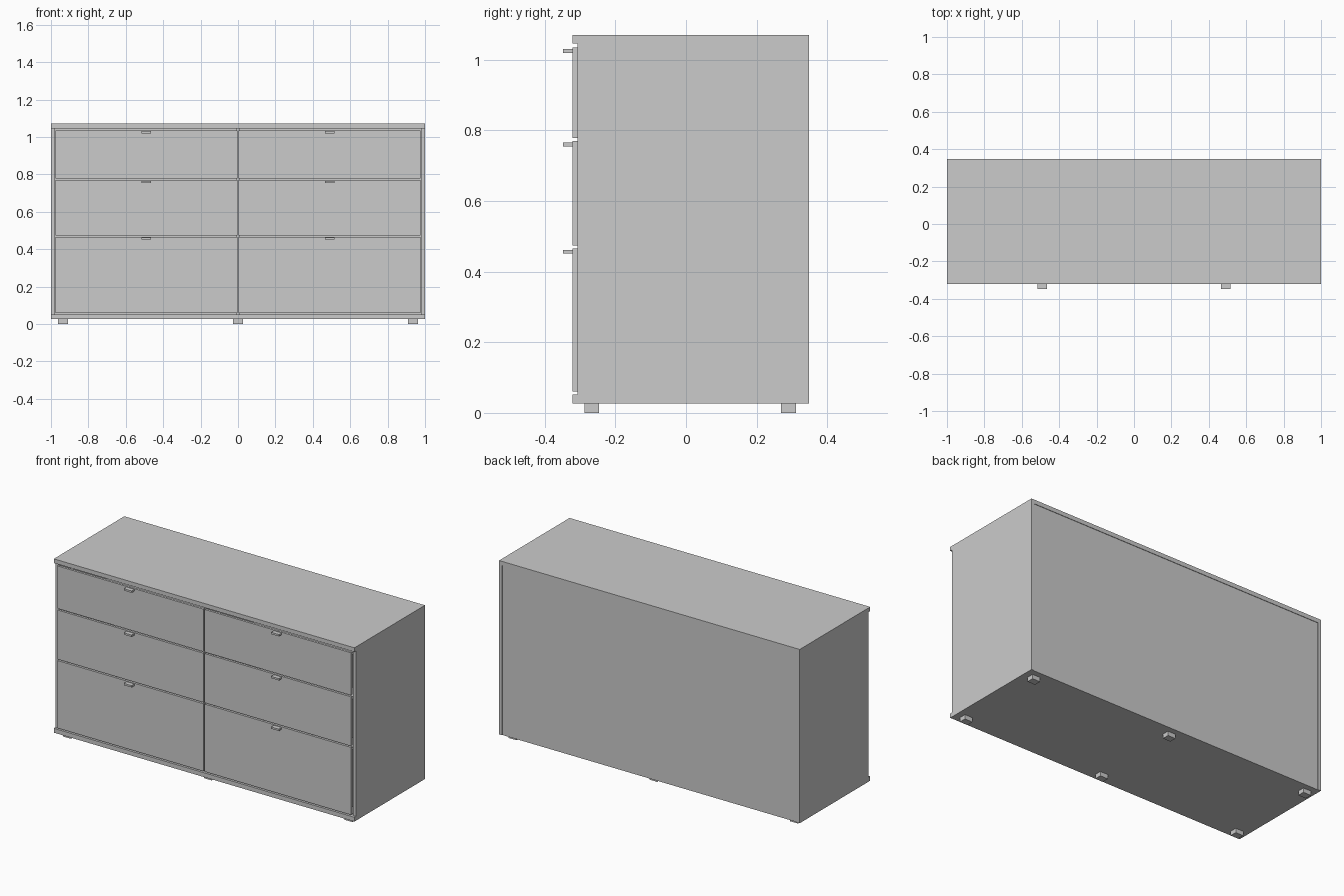
import bpy, bmesh
from mathutils import Matrix, Vector

if "Cube" in bpy.data.objects:
    bpy.data.objects.remove(bpy.data.objects["Cube"])


def boxes(name, spans):
    """One object made of boxes, each given as (x0, x1, y0, y1, z0, z1)."""
    bm = bmesh.new()
    for x0, x1, y0, y1, z0, z1 in spans:
        centre = Vector((x0 + x1, y0 + y1, z0 + z1)) / 2
        size = (x1 - x0, y1 - y0, z1 - z0)
        m = Matrix.Translation(centre) @ Matrix.Diagonal((*size, 1))
        bmesh.ops.create_cube(bm, size=1, matrix=m)
    mesh = bpy.data.meshes.new(name)
    bm.to_mesh(mesh)
    bm.free()
    ob = bpy.data.objects.new(name, mesh)
    bpy.context.collection.objects.link(ob)
    return ob


FRONT, FACE, BACK = -0.322, -0.308, 0.348
BASE, FLOOR, CEIL, TOP = 0.026, 0.052, 1.046, 1.071
T = 0.02

# Carcass: the top and base project past the side panels at the front
boxes("top_panel", [(-1, 1, FRONT, BACK, CEIL, TOP)])
boxes("base_panel", [(-1, 1, FRONT, BACK - 0.02, BASE, FLOOR)])
boxes("back_panel", [(-1 + T, 1 - T, BACK - 0.02, BACK - 0.003, BASE, CEIL)])
boxes("centre_divider", [(-0.01, 0.01, FACE + 0.004, BACK - 0.02, FLOOR, CEIL)])

# Drawer rows: bottom and top heights of the fronts
rows = {"lower": (0.06, 0.466), "middle": (0.474, 0.770), "upper": (0.779, 1.035)}

for side, s in (("left", -1), ("right", 1)):
    def part(name, *spans):
        boxes(f"{side}_{name}", [(*sorted((s * a, s * b)), *r) for a, b, *r in spans])

    # The side panel is notched around the base at the front, full height behind
    part("side_panel", (1 - T, 1, FACE, BACK, FLOOR, CEIL),
         (1 - T, 1, BACK - 0.02, BACK, BASE, FLOOR))

    for row, (z0, z1) in rows.items():
        part(f"{row}_drawer_front", (0.004, 0.976, FRONT, FACE, z0, z1))
        # Open drawer box behind the front
        b0, b1, d = z0 + 0.02, z1 - 0.04, 0.28
        part(f"{row}_drawer_box",
             (0.03, 0.045, FACE, d, b0, b1), (0.935, 0.95, FACE, d, b0, b1),
             (0.045, 0.935, d - 0.015, d, b0, b1),
             (0.045, 0.935, FACE, d - 0.015, b0, b0 + 0.01))
        # Small tab pull just under the top edge
        part(f"{row}_handle", (0.464, 0.516, -0.348, FRONT, z1 - 0.015, z1 - 0.004))

# Feet: three across, two deep
for i, x in enumerate((-0.936, 0, 0.936)):
    for where, y in (("front", -0.267), ("back", 0.29)):
        boxes(f"{where}_foot_{i + 1}",
              [(x - 0.026, x + 0.026, y - 0.021, y + 0.021, 0, BASE)])
